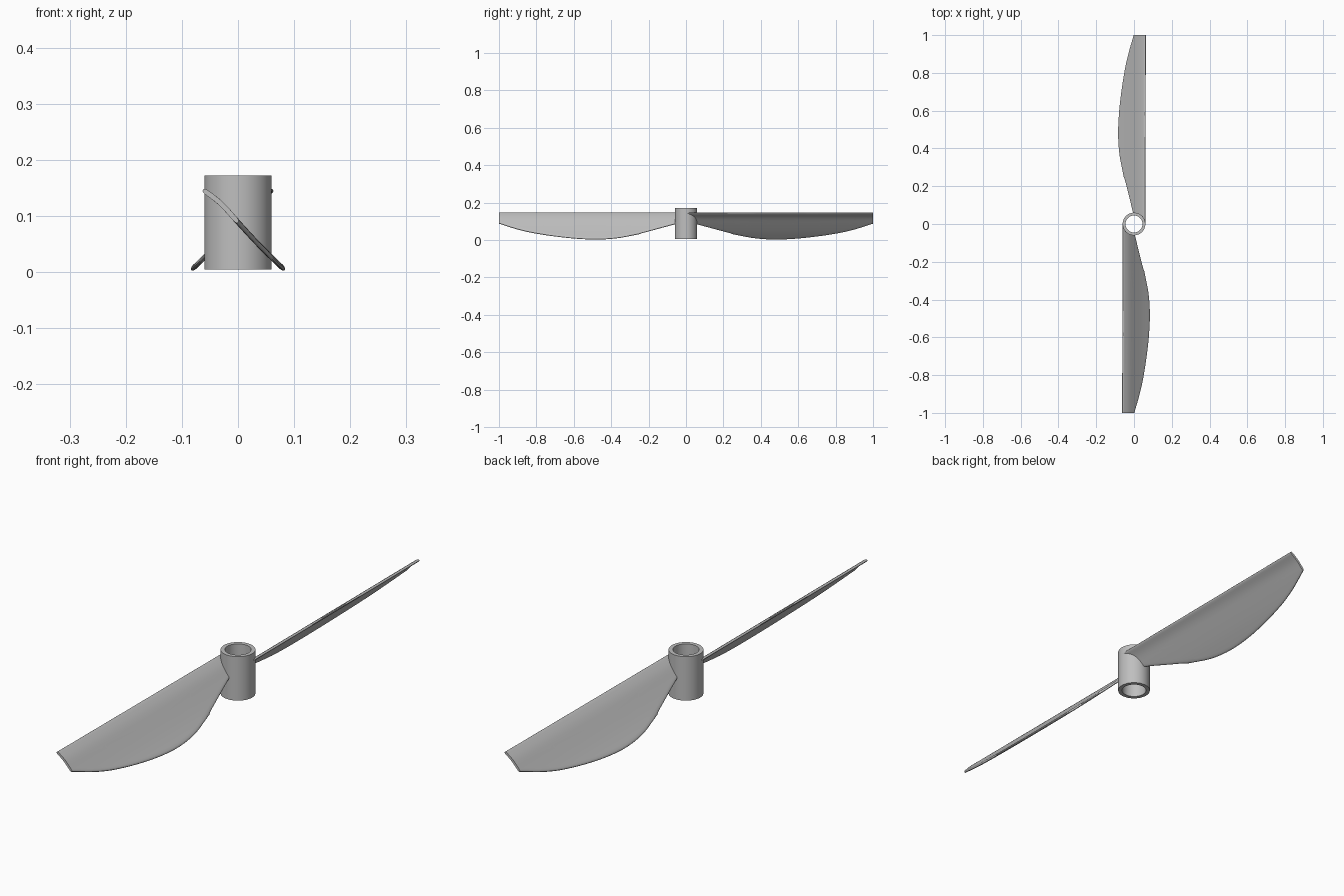
import bpy, bmesh, math
from mathutils import Matrix

cube = bpy.data.objects.get("Cube")
if cube:
    bpy.data.objects.remove(cube, do_unlink=True)

grey = bpy.data.materials.new("plain_grey")
grey.use_nodes = True
COLOUR = (0.52, 0.52, 0.52, 1)
grey.diffuse_color = COLOUR
grey.node_tree.nodes["Principled BSDF"].inputs["Base Color"].default_value = COLOUR


def finish(bm, name):
    """Turn a bmesh into a smooth-shaded object with crisp edges."""
    bmesh.ops.recalc_face_normals(bm, faces=bm.faces)
    mesh = bpy.data.meshes.new(name)
    bm.to_mesh(mesh)
    bm.free()
    mesh.materials.append(grey)
    obj = bpy.data.objects.new(name, mesh)
    bpy.context.collection.objects.link(obj)
    bpy.ops.object.select_all(action='DESELECT')
    obj.select_set(True)
    bpy.context.view_layer.objects.active = obj
    bpy.ops.object.shade_smooth_by_angle(angle=math.radians(40))
    return obj


def smooth(points, x):
    """Smooth curve through (x, value) points."""
    n = len(points)
    i = 0
    while i < n - 2 and x > points[i + 1][0]:
        i += 1

    def slope(k):
        a, b = points[max(k - 1, 0)], points[min(k + 1, n - 1)]
        return (b[1] - a[1]) / (b[0] - a[0])

    (x0, v0), (x1, v1) = points[i], points[i + 1]
    w = x1 - x0
    t = (x - x0) / w
    return ((2*t**3 - 3*t**2 + 1) * v0 + (t**3 - 2*t**2 + t) * w * slope(i)
            + (3*t**2 - 2*t**3) * v1 + (t**3 - t**2) * w * slope(i + 1))


# Hub: a tube turned from its wall section
bm = bmesh.new()
section = [(0.045, 0.005), (0.06, 0.005), (0.06, 0.172), (0.045, 0.172)]
corners = [bm.verts.new((r, 0, z)) for r, z in section]
edges = [bm.edges.new((corners[i], corners[(i + 1) % 4])) for i in range(4)]
bmesh.ops.spin(bm, geom=corners + edges, cent=(0, 0, 0), axis=(0, 0, 1),
               angle=math.tau, steps=64, use_duplicate=False)
bmesh.ops.remove_doubles(bm, verts=bm.verts, dist=1e-5)
finish(bm, "hub")

# Blade: trailing edge by distance from the axis, and the cambered section
TRAILING = [(0.05, 0.002), (0.2, 0.036), (0.3, 0.056), (0.4, 0.076), (0.5, 0.083),
            (0.6, 0.079), (0.7, 0.068), (0.8, 0.052), (0.9, 0.029), (1.0, 0.0)]
CAMBER = [(-0.062, 0.147), (-0.03, 0.122), (0.0, 0.089), (0.04, 0.046), (0.083, 0.004)]
SPANS, CHORDS, HALF_THICK, ROOT = 40, 16, 0.0045, 0.052


def blade(name, turn):
    bm = bmesh.new()
    rows = []
    for j in range(SPANS + 1):
        s = j / SPANS
        lead = -0.059 - 0.003 * s
        trail = smooth(TRAILING, 0.05 + 0.95 * s)
        upper, lower = [], []
        for i in range(CHORDS + 1):
            u = (1 - math.cos(math.pi * i / CHORDS)) / 2
            x = lead + u * (trail - lead)
            z = smooth(CAMBER, x)
            dz = (smooth(CAMBER, x + 0.001) - smooth(CAMBER, x - 0.001)) / 0.002
            size = math.hypot(1, dz)
            # rounded edges, even thickness between
            edge = min(u, 1 - u) * (trail - lead) / 0.006
            h = HALF_THICK * (0.3 + 0.7 * math.sqrt(max(0, 1 - max(0, 1 - edge)**2)))
            # root follows the hub wall
            root = math.sqrt(max(0, ROOT**2 - x**2))
            y = -(root + s * (1 - root))
            nx, nz = -dz / size * h, h / size
            upper.append(bm.verts.new((x + nx, y, z + nz)))
            lower.append(bm.verts.new((x - nx, y, z - nz)))
        rows.append((upper, lower))
    for (ua, la), (ub, lb) in zip(rows, rows[1:]):
        for i in range(CHORDS):
            bm.faces.new((ua[i], ua[i + 1], ub[i + 1], ub[i]))
            bm.faces.new((la[i], lb[i], lb[i + 1], la[i + 1]))
        for k in (0, CHORDS):
            bm.faces.new((ua[k], ub[k], lb[k], la[k]))
    for up, low in (rows[0], rows[-1]):
        for i in range(CHORDS):
            bm.faces.new((up[i], low[i], low[i + 1], up[i + 1]))
    bm.transform(Matrix.Rotation(turn, 4, 'Z'))
    finish(bm, name)


blade("front_blade", 0)
blade("rear_blade", math.pi)
